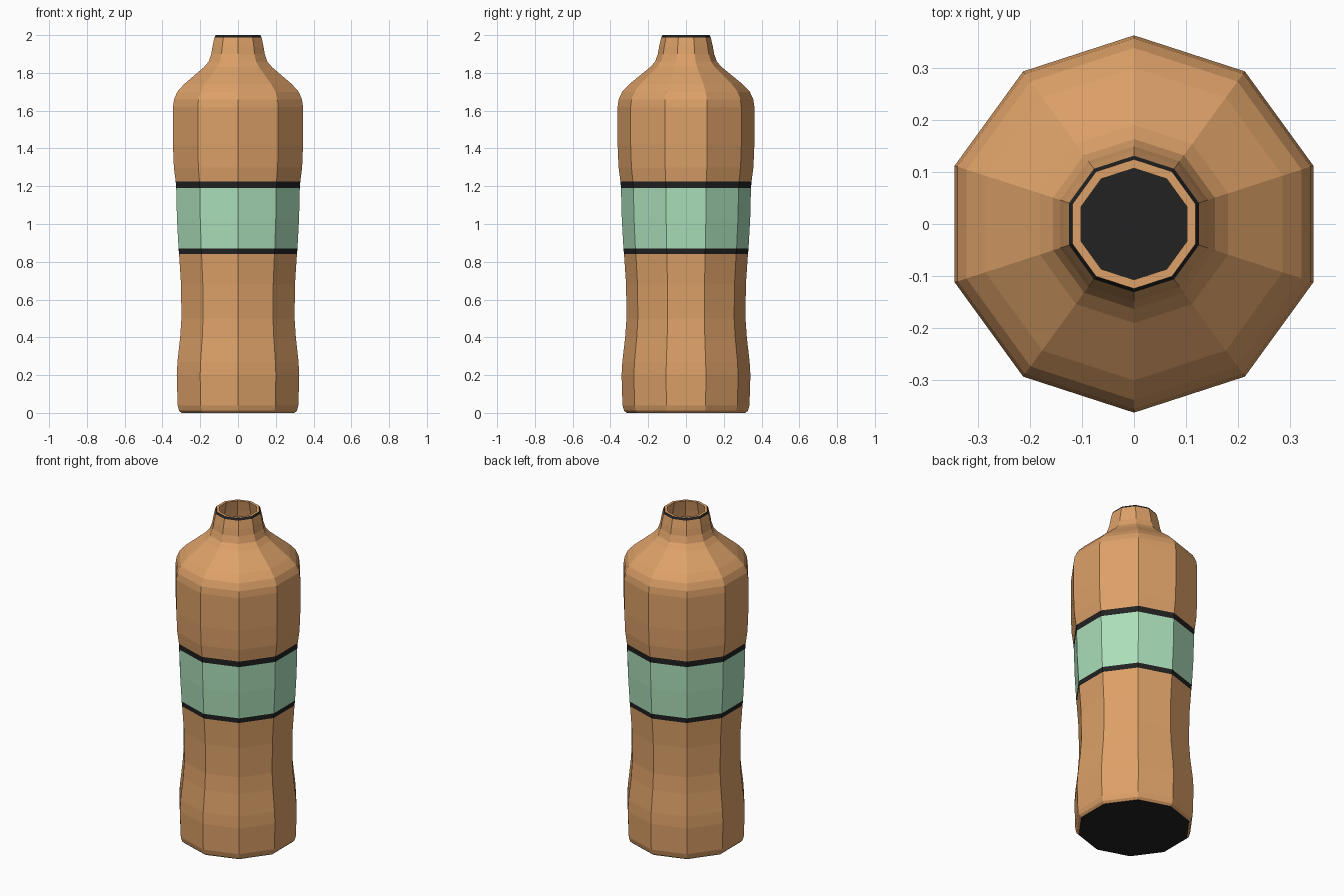
import bpy, bmesh, math

cube = bpy.data.objects.get("Cube")
if cube:
    bpy.data.objects.remove(cube, do_unlink=True)

SIDES = 10
WALL = 0.022


def make_material(name, colour):
    mat = bpy.data.materials.new(name)
    mat.use_nodes = True
    mat.diffuse_color = (*colour, 1)
    mat.node_tree.nodes["Principled BSDF"].inputs["Base Color"].default_value = (*colour, 1)
    return mat


tan = make_material("warm tan", (0.72, 0.355, 0.138))
green = make_material("mint green", (0.41, 0.74, 0.49))
black = make_material("soft black", (0.016, 0.016, 0.016))


def add_ring(bm, radius, z):
    """One ten-sided ring with a corner pointing to the front and back."""
    step = math.tau / SIDES
    return [bm.verts.new((radius * math.cos(math.pi / 2 + i * step),
                          radius * math.sin(math.pi / 2 + i * step), z))
            for i in range(SIDES)]


def finish(name, bm, mat):
    mesh = bpy.data.meshes.new(name)
    bm.to_mesh(mesh)
    bm.free()
    mesh.materials.append(mat)
    obj = bpy.data.objects.new(name, mesh)
    bpy.context.scene.collection.objects.link(obj)
    return obj


def revolve(name, profile, mat):
    """Join rings along a (radius, height) profile; rising profiles face outward."""
    bm = bmesh.new()
    rings = [add_ring(bm, r, z) for r, z in profile]
    for low, high in zip(rings, rings[1:]):
        for i in range(SIDES):
            j = (i + 1) % SIDES
            bm.faces.new((low[i], low[j], high[j], high[i]))
    return finish(name, bm, mat)


def disc(name, radius, z, mat, up):
    bm = bmesh.new()
    ring = add_ring(bm, radius, z)
    bm.faces.new(ring if up else ring[::-1])
    return finish(name, bm, mat)


# Outer silhouette, from the base to the mouth
lower = [(0.315, 0), (0.328, 0.012), (0.336, 0.04), (0.341, 0.2), (0.337, 0.27),
         (0.322, 0.4), (0.315, 0.5), (0.317, 0.68), (0.328, 0.84)]
stripe_low = [lower[-1], (0.331, 0.87)]
label = [stripe_low[-1], (0.34, 1.03), (0.344, 1.19)]
stripe_high = [label[-1], (0.347, 1.225)]
upper = [stripe_high[-1], (0.357, 1.3), (0.362, 1.42), (0.362, 1.62), (0.356, 1.66),
         (0.338, 1.7), (0.3, 1.74), (0.19, 1.83), (0.163, 1.86), (0.149, 1.9),
         (0.142, 1.94), (0.131, 1.988)]
lip = [upper[-1], (0.124, 2)]

# Bottle shell
revolve("lower_body", lower, tan)
revolve("lower_stripe", stripe_low, black)
revolve("label_band", label, green)
revolve("upper_stripe", stripe_high, black)
revolve("upper_body", upper, tan)
revolve("lip_stripe", lip, black)
disc("base", lower[0][0], 0, black, up=False)

# Flat rim and hollow inside
outside = lower[2:] + label + upper[:-1]
inside = [(r - WALL, z) for r, z in reversed(outside)]
mouth = 0.107
revolve("rim", [lip[-1], (mouth, 2)], tan)
revolve("inner_wall", [(mouth, 2)] + inside, tan)
disc("inner_floor", inside[-1][0], inside[-1][1], black, up=True)
